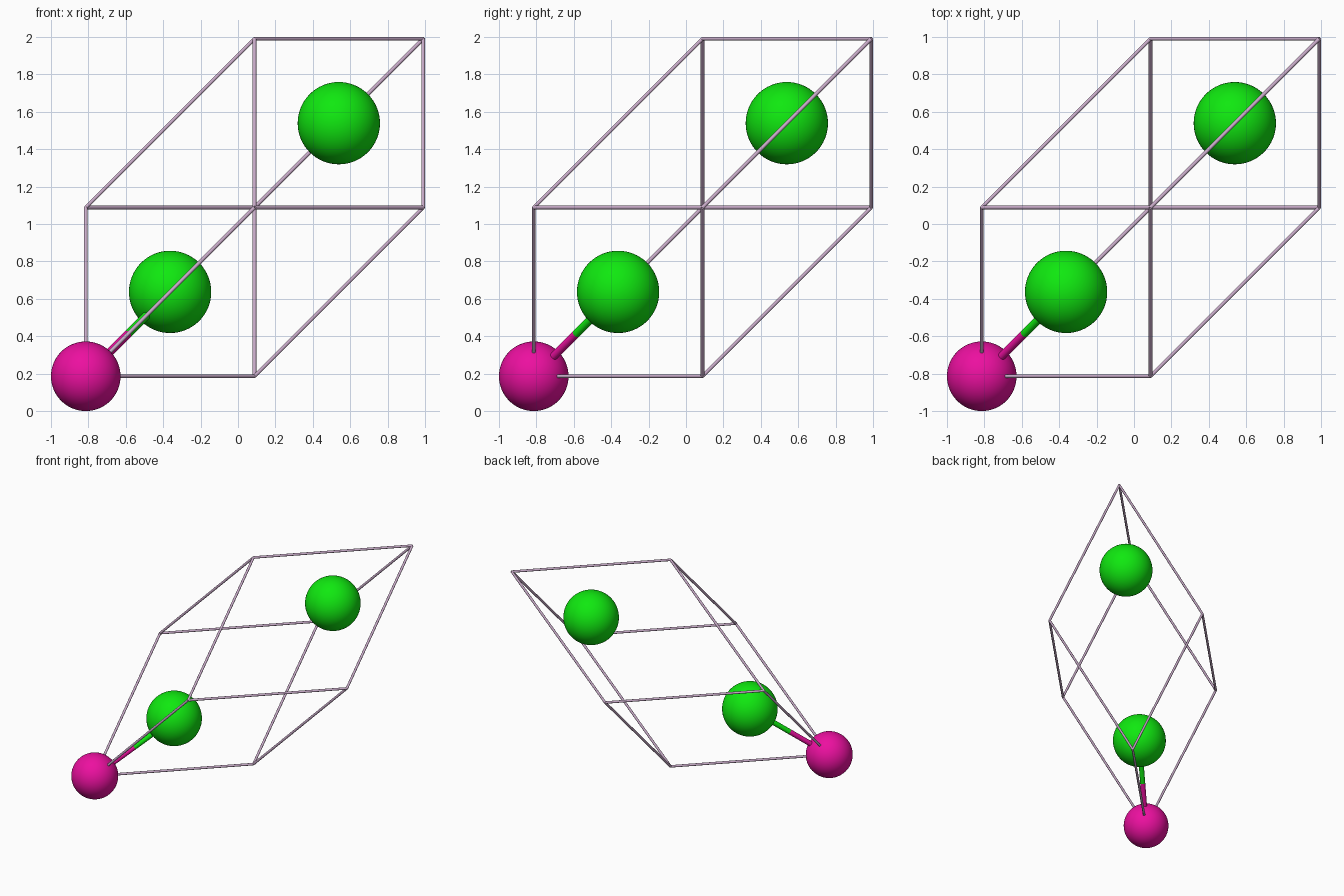
import bpy
from itertools import product
from mathutils import Vector

if "Cube" in bpy.data.objects:
    bpy.data.objects.remove(bpy.data.objects["Cube"])

A = 0.902                       # half lattice constant
R_BIG, R_SMALL = 0.22, 0.186    # atom radii
R_EDGE, R_BOND = 0.01, 0.021
ORIGIN = Vector((-0.814, -0.814, 0.186))
CELL = [Vector((0, A, A)), Vector((A, 0, A)), Vector((A, A, 0))]


def material(name, rgb):
    m = bpy.data.materials.new(name)
    m.diffuse_color = (*rgb, 1)
    m.use_nodes = True
    m.node_tree.nodes["Principled BSDF"].inputs["Base Color"].default_value = m.diffuse_color
    return m


MAGENTA = material("magenta", (0.84, 0.005, 0.35))
GREEN = material("green", (0.005, 0.81, 0.005))
LILAC = material("lilac", (0.6, 0.42, 0.6))


def finish(name, mat):
    ob = bpy.context.object
    ob.name = name
    ob.data.materials.append(mat)
    bpy.ops.object.shade_smooth_by_angle()
    return ob


def ball(name, centre, radius, mat):
    bpy.ops.mesh.primitive_uv_sphere_add(segments=64, ring_count=32,
                                         radius=radius, location=centre)
    return finish(name, mat)


def rod(name, start, end, radius, mat):
    d = end - start
    bpy.ops.mesh.primitive_cylinder_add(
        vertices=24, radius=radius, depth=d.length, location=(start + end) / 2,
        rotation=d.to_track_quat('Z', 'Y').to_euler())
    return finish(name, mat)


# Twelve edges of the slanted unit cell
for i in range(3):
    j, k = [n for n in range(3) if n != i]
    for u, v in product((0, 1), repeat=2):
        start = ORIGIN + u * CELL[j] + v * CELL[k]
        rod(f"cell_edge_{i}{u}{v}", start, start + CELL[i], R_EDGE, LILAC)

# Atoms: one at the corner, two on the long diagonal
diagonal = sum(CELL, Vector())
near = ORIGIN + diagonal * 0.25
ball("corner_atom", ORIGIN, R_SMALL, MAGENTA)
ball("lower_atom", near, R_BIG, GREEN)
ball("upper_atom", ORIGIN + diagonal * 0.75, R_BIG, GREEN)

# Two-coloured bond
middle = (ORIGIN + near) / 2
rod("bond_corner_half", ORIGIN, middle, R_BOND, MAGENTA)
rod("bond_lower_half", middle, near, R_BOND, GREEN)
